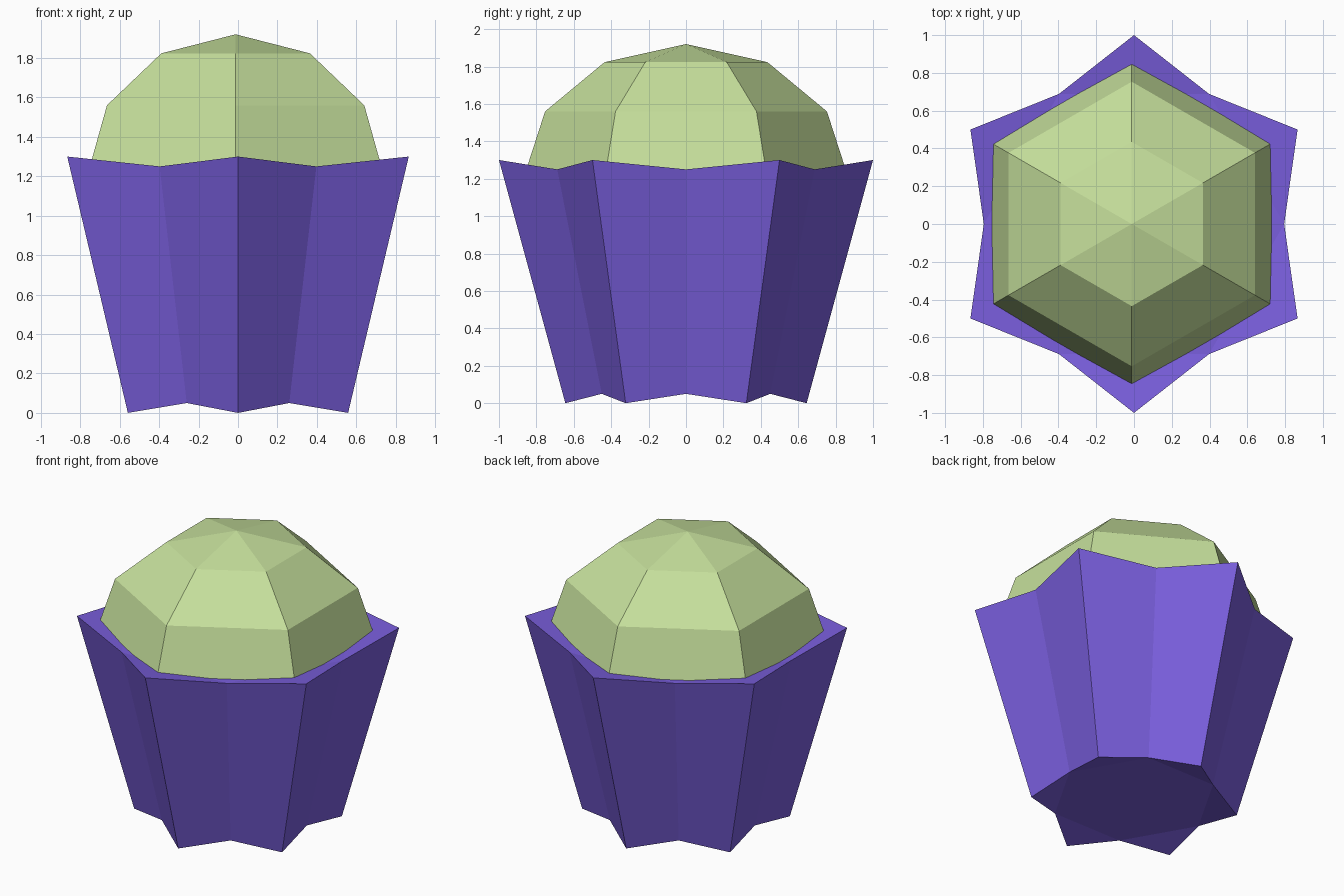
import bpy, bmesh, math

if "Cube" in bpy.data.objects:
    bpy.data.objects.remove(bpy.data.objects["Cube"])


def material(name, color):
    m = bpy.data.materials.new(name)
    m.diffuse_color = (*color, 1)
    m.use_nodes = True
    m.node_tree.nodes["Principled BSDF"].inputs["Base Color"].default_value = m.diffuse_color
    return m


def ring(bm, points):
    # points: (radius, angle in degrees, height)
    return [bm.verts.new((r * math.cos(math.radians(a)), r * math.sin(math.radians(a)), z))
            for r, a, z in points]


def bridge(bm, low, high):
    n = len(low)
    for i in range(n):
        j = (i + 1) % n
        bm.faces.new((low[i], low[j], high[j], high[i]))


def finish(bm, name, mat, location=(0, 0, 0)):
    bmesh.ops.recalc_face_normals(bm, faces=bm.faces)
    mesh = bpy.data.meshes.new(name)
    bm.to_mesh(mesh)
    bm.free()
    mesh.materials.append(mat)
    obj = bpy.data.objects.new(name, mesh)
    obj.location = location
    bpy.context.collection.objects.link(obj)


purple = material("purple wrapper", (0.195, 0.114, 0.73))
green = material("pale green", (0.565, 0.745, 0.332))


# Pleated wrapper: six-pointed star that widens upwards
def star(bm, tip, valley):
    return ring(bm, [((tip if k % 2 == 0 else valley)[0], 30 + 30 * k,
                      (tip if k % 2 == 0 else valley)[1]) for k in range(12)])


def star_cap(bm, v):
    bm.faces.new(v[1::2])
    for k in range(0, 12, 2):
        bm.faces.new((v[k - 1], v[k], v[k + 1]))


bm = bmesh.new()
bottom = star(bm, (0.645, 0.0), (0.52, 0.05))
top = star(bm, (1.0, 1.30), (0.795, 1.25))
bridge(bm, bottom, top)
star_cap(bm, bottom)
star_cap(bm, top)
finish(bm, "wrapper", purple)

# Six-sided domed top, flattened half sphere
bm = bmesh.new()
R, H = 0.87, 0.72
rings = [ring(bm, [(R * math.cos(math.radians(t)), 30 + 60 * k, H * math.sin(math.radians(t)))
                   for k in range(6)]) for t in (0, 30, 60)]
bridge(bm, rings[0], rings[1])
bridge(bm, rings[1], rings[2])
apex = bm.verts.new((0, 0, H))
for i in range(6):
    bm.faces.new((rings[2][i], rings[2][(i + 1) % 6], apex))
bm.faces.new(rings[0])
finish(bm, "domed_top", green, (-0.012, 0, 1.2))
